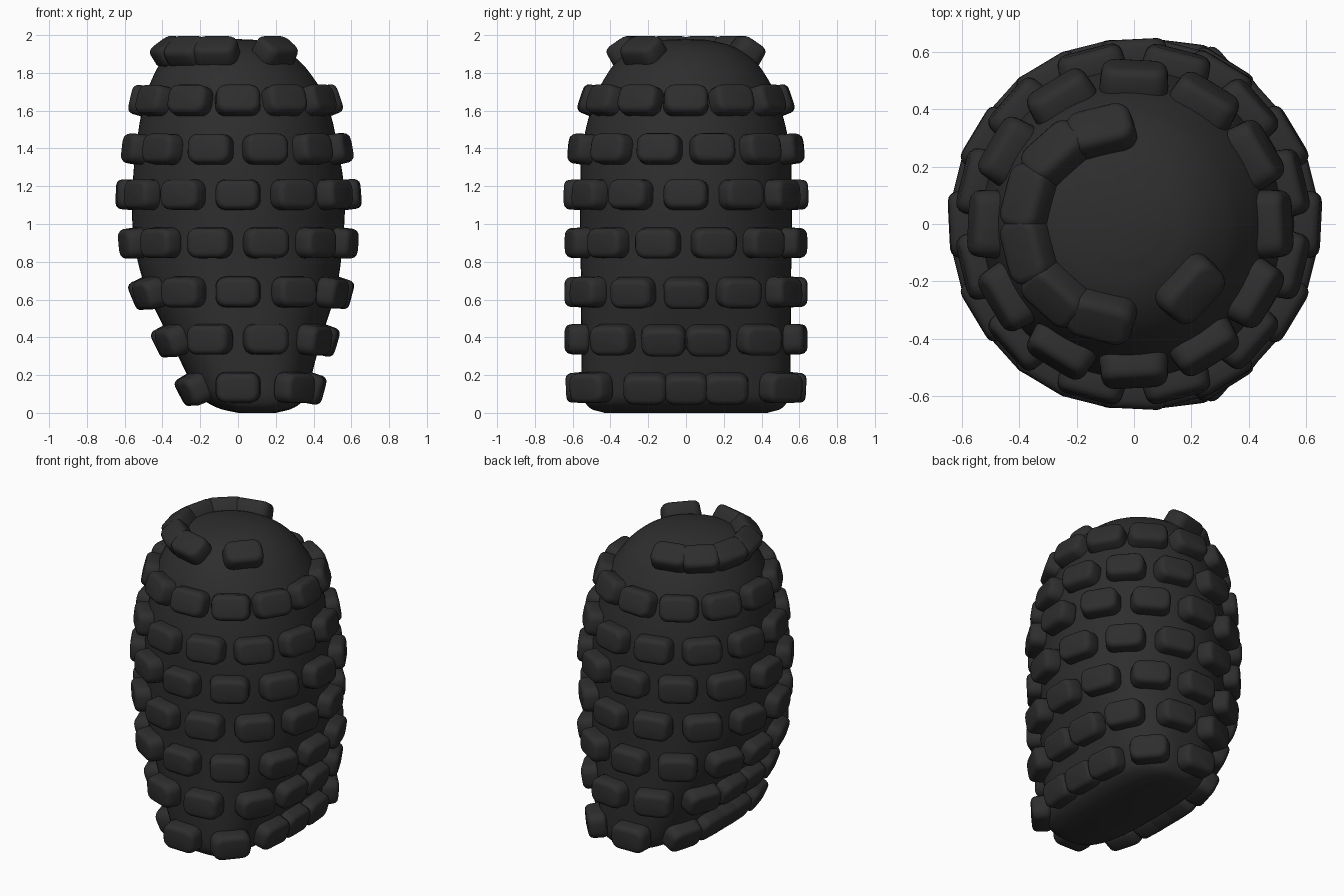
import bpy, bmesh, math
from mathutils import Vector, Matrix
from mathutils.bvhtree import BVHTree

if "Cube" in bpy.data.objects:
    bpy.data.objects.remove(bpy.data.objects["Cube"])

rubber = bpy.data.materials.new("black rubber")
rubber.use_nodes = True
COLOUR = (0.027, 0.027, 0.027, 1)
rubber.diffuse_color = COLOUR
bsdf = rubber.node_tree.nodes["Principled BSDF"]
bsdf.inputs["Base Color"].default_value = COLOUR
bsdf.inputs["Roughness"].default_value = 0.7

# Body sections: z, left x, right x, half depth in y, squareness
SECTIONS = [
    (0.00, 0.00, 0.20, 0.43, 3.4), (0.02, -0.09, 0.28, 0.50, 3.4),
    (0.06, -0.17, 0.34, 0.535, 3.4), (0.13, -0.23, 0.37, 0.55, 3.2),
    (0.39, -0.36, 0.44, 0.555, 2.7), (0.65, -0.485, 0.52, 0.555, 2.3),
    (0.90, -0.55, 0.555, 0.56, 2), (1.15, -0.56, 0.565, 0.56, 2),
    (1.40, -0.54, 0.53, 0.55, 2), (1.66, -0.495, 0.465, 0.485, 2),
    (1.82, -0.43, 0.365, 0.40, 2), (1.90, -0.37, 0.28, 0.32, 2),
    (1.95, -0.27, 0.19, 0.22, 2), (1.975, -0.14, 0.09, 0.11, 2),
]


def smooth_sections(rows, steps=4):
    """Catmull-Rom interpolation through the sections."""
    out = []
    for i in range(len(rows) - 1):
        p = [Vector(rows[max(0, min(len(rows) - 1, i + k))]) for k in (-1, 0, 1, 2)]
        for s in range(steps):
            t = s / steps
            # slopes scaled by z distance so uneven spacing stays smooth
            h = p[2][0] - p[1][0]
            m1 = (p[2] - p[0]) * (h / (p[2][0] - p[0][0]))
            m2 = (p[3] - p[1]) * (h / (p[3][0] - p[1][0]))
            out.append((2*t**3 - 3*t*t + 1) * p[1] + (t**3 - 2*t*t + t) * m1
                       + (3*t*t - 2*t**3) * p[2] + (t**3 - t*t) * m2)
    return out + [Vector(rows[-1])]


def finish(bm, name):
    bmesh.ops.recalc_face_normals(bm, faces=bm.faces)
    mesh = bpy.data.meshes.new(name)
    bm.to_mesh(mesh)
    mesh.materials.append(rubber)
    obj = bpy.data.objects.new(name, mesh)
    bpy.context.collection.objects.link(obj)
    bpy.ops.object.select_all(action='DESELECT')
    obj.select_set(True)
    bpy.context.view_layer.objects.active = obj
    bpy.ops.object.shade_smooth_by_angle(angle=math.radians(40))
    return obj


# Body: round dome on top, flattening into a wedge below
SEG = 64
bm = bmesh.new()
rings = []
for z, xl, xr, y, n in smooth_sections(SECTIONS):
    ring = []
    for k in range(SEG):
        a = 2 * math.pi * k / SEG
        c, s = math.cos(a), math.sin(a)
        px = (xl + xr) / 2 + (xr - xl) / 2 * math.copysign(abs(c) ** (2 / n), c)
        py = y * math.copysign(abs(s) ** (2 / n), s)
        ring.append(bm.verts.new((px, py, z)))
    rings.append(ring)
for lo, hi in zip(rings, rings[1:]):
    for k in range(SEG):
        j = (k + 1) % SEG
        bm.faces.new((lo[k], lo[j], hi[j], hi[k]))
bm.faces.new(rings[0][::-1])
tip = bm.verts.new((-0.02, 0, 1.98))
for k in range(SEG):
    bm.faces.new((rings[-1][k], rings[-1][(k + 1) % SEG], tip))
body = finish(bm, "body")
surface = BVHTree.FromBMesh(bm)
bm.free()

# One rounded stud, shared by all: long in x, outward in z
bm = bmesh.new()
bmesh.ops.create_cube(bm, size=1)
bmesh.ops.scale(bm, vec=(0.24, 0.163, 0.115), verts=bm.verts)
corners = [e for e in bm.edges if abs(e.verts[0].co.z - e.verts[1].co.z) > 0.05]
bmesh.ops.bevel(bm, geom=corners, offset=0.055, segments=4, profile=0.5, affect='EDGES')
rims = [e for e in bm.edges if abs(e.verts[0].co.z - e.verts[1].co.z) < 0.01
        and len({round(f.normal.z) for f in e.link_faces}) > 1]
bmesh.ops.bevel(bm, geom=rims, offset=0.028, segments=3, profile=0.5, affect='EDGES')
# outer half narrows slightly
for v in bm.verts:
    taper = 1 - 1.3 * max(0, v.co.z)
    v.co.x *= taper
    v.co.y *= taper
first = finish(bm, "stud")
stud_mesh = first.data
bm.free()
bpy.data.objects.remove(first)

# Staggered rows of twelve studs (height, lift, centre x); the top row is partly open
ROWS = [(0.135, 0.028, 0), (0.39, 0.028, 0), (0.64, 0.028, 0), (0.90, 0.026, 0),
        (1.155, 0.026, 0), (1.395, 0.018, 0), (1.65, 0.014, 0), (1.9, 0.018, -0.03)]
TOP = len(ROWS) - 1
for row, (z, lift, centre) in enumerate(ROWS):
    for k in range(12):
        deg = 30 * k + (15 if row % 2 else 0)
        if row == TOP and not (90 < deg < 270 or deg == 315):
            continue
        a = math.radians(deg)
        hit, normal, _, _ = surface.ray_cast(Vector((centre, 0, z)),
                                             Vector((math.cos(a), math.sin(a), 0)))
        side = Vector((0, 0, 1)).cross(normal).normalized()
        up = normal.cross(side)
        stud = bpy.data.objects.new(f"stud_row{row + 1}_{k + 1}", stud_mesh)
        basis = Matrix((side, up, normal)).transposed().to_4x4()
        stud.matrix_world = Matrix.Translation(hit + normal * lift) @ basis
        bpy.context.collection.objects.link(stud)
